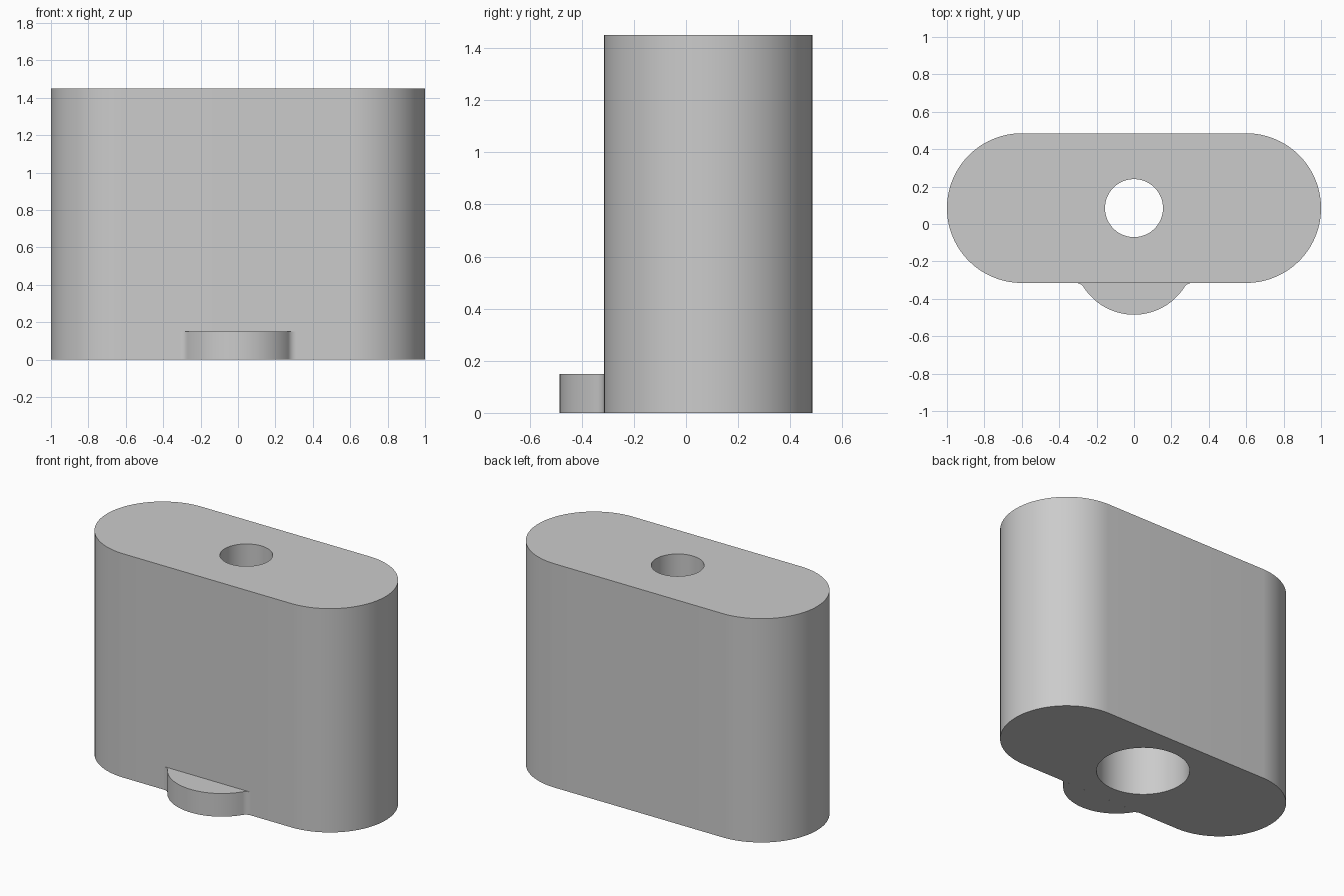
import bpy, bmesh
from math import sin, cos, pi, radians, sqrt, atan2

cube = bpy.data.objects.get("Cube")
if cube:
    bpy.data.objects.remove(cube, do_unlink=True)

HEIGHT, CENTRE_Y = 1.45, 0.085
END_RADIUS, END_OFFSET = 0.4, 0.6
HOLE_RADIUS, BORE_RADIUS, LEDGE_Z = 0.155, 0.28, 1.0
TAB_HEIGHT, TAB_RADIUS, TAB_Y, FILLET = 0.15, 0.32, -0.165, 0.05
SIDES = 128

grey = bpy.data.materials.new("light grey")
grey.use_nodes = True
grey.diffuse_color = (0.6, 0.6, 0.6, 1)
grey.node_tree.nodes["Principled BSDF"].inputs["Base Color"].default_value = (0.6, 0.6, 0.6, 1)


def finish(bm, name):
    bmesh.ops.recalc_face_normals(bm, faces=bm.faces)
    mesh = bpy.data.meshes.new(name)
    bm.to_mesh(mesh)
    bm.free()
    mesh.materials.append(grey)
    obj = bpy.data.objects.new(name, mesh)
    bpy.context.collection.objects.link(obj)
    bpy.ops.object.select_all(action="DESELECT")
    obj.select_set(True)
    bpy.context.view_layer.objects.active = obj
    bpy.ops.object.shade_smooth_by_angle(angle=radians(30))
    return obj


def ring(bm, radius, offset, z):
    """Circle, or a rounded slot when its two halves are moved apart."""
    verts = []
    for i in range(SIDES):
        a = 2 * pi * (i + 0.5) / SIDES
        shift = offset if cos(a) > 0 else -offset
        verts.append(bm.verts.new((shift + radius * cos(a), CENTRE_Y + radius * sin(a), z)))
    return verts


# Slot-shaped block with a through hole widened from below
bm = bmesh.new()
rings = [ring(bm, *r) for r in (
    (END_RADIUS, END_OFFSET, 0),
    (END_RADIUS, END_OFFSET, HEIGHT),
    (HOLE_RADIUS, 0, HEIGHT),
    (HOLE_RADIUS, 0, LEDGE_Z),
    (BORE_RADIUS, 0, LEDGE_Z),
    (BORE_RADIUS, 0, 0),
)]
for k, lower in enumerate(rings):
    upper = rings[(k + 1) % len(rings)]
    for i in range(SIDES):
        j = (i + 1) % SIDES
        bm.faces.new((lower[i], lower[j], upper[j], upper[i]))
finish(bm, "block")

# Rounded tab at the front foot, filleted into the block
front_y = CENTRE_Y - END_RADIUS
fillet_y = front_y - FILLET
fillet_x = sqrt((TAB_RADIUS + FILLET) ** 2 - (fillet_y - TAB_Y) ** 2)
meet = atan2(TAB_Y - fillet_y, fillet_x)


def arc(cx, cy, radius, start, end, steps):
    return [(cx + radius * cos(start + (end - start) * i / steps),
             cy + radius * sin(start + (end - start) * i / steps)) for i in range(steps + 1)]


fillet = arc(fillet_x, fillet_y, FILLET, pi / 2, pi - meet, 10)
nose = arc(0, TAB_Y, TAB_RADIUS, -meet, meet - pi, 40)
outline = fillet + nose[1:-1] + [(-x, y) for x, y in reversed(fillet)]

bm = bmesh.new()
base = bm.faces.new([bm.verts.new((x, y, 0)) for x, y in outline])
top = bmesh.ops.extrude_face_region(bm, geom=[base], use_keep_orig=True)["geom"]
bmesh.ops.translate(bm, vec=(0, 0, TAB_HEIGHT),
                    verts=[g for g in top if isinstance(g, bmesh.types.BMVert)])
finish(bm, "front_tab")
